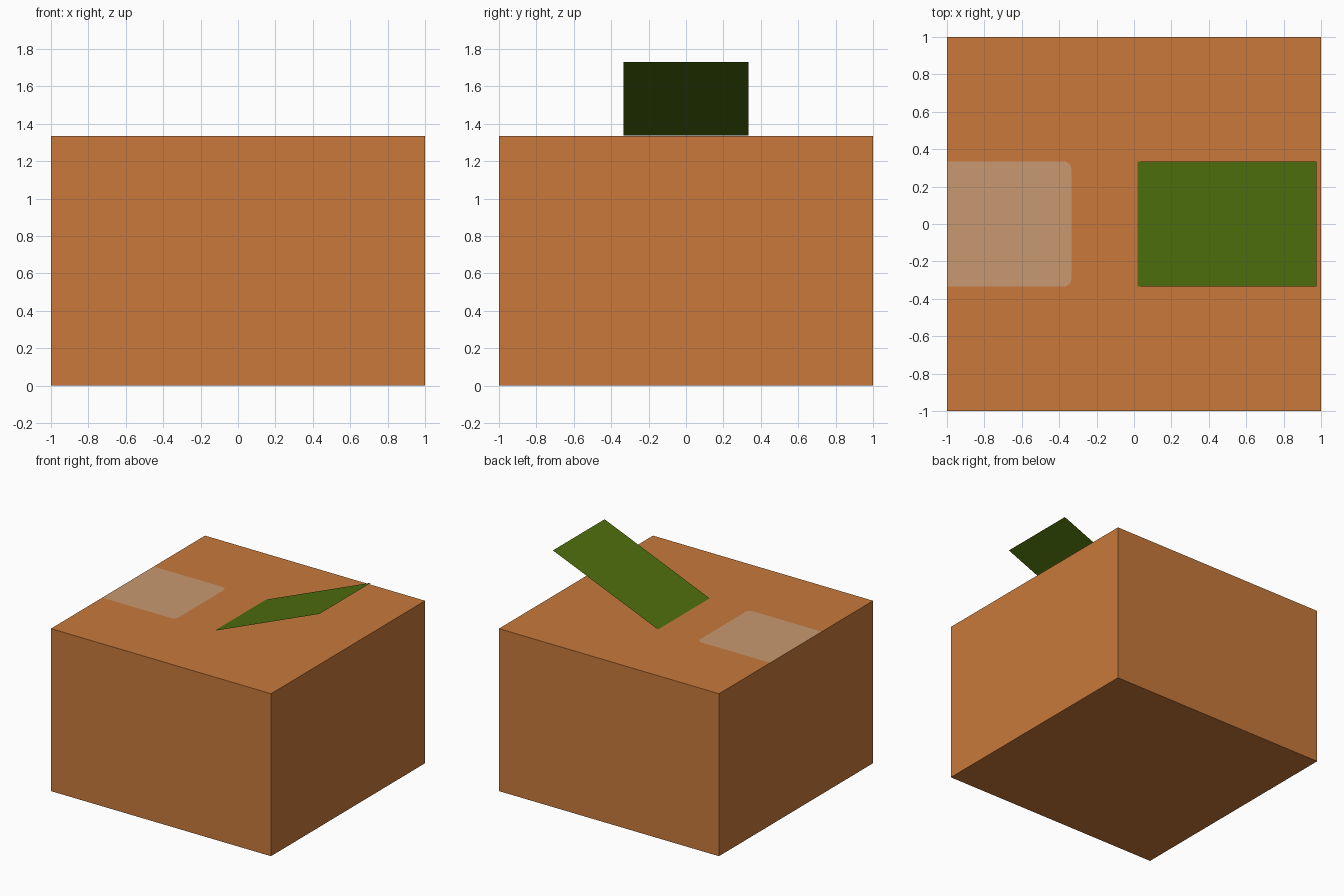
import bpy, bmesh, math

if "Cube" in bpy.data.objects:
    bpy.data.objects.remove(bpy.data.objects["Cube"])

H = 1.335


def material(name, rgb):
    m = bpy.data.materials.new(name)
    m.diffuse_color = (*rgb, 1)
    m.use_nodes = True
    m.node_tree.nodes["Principled BSDF"].inputs["Base Color"].default_value = m.diffuse_color
    return m


def make_object(name, bm, mats):
    bm.normal_update()
    me = bpy.data.meshes.new(name)
    bm.to_mesh(me)
    bm.free()
    for m in mats:
        me.materials.append(m)
    ob = bpy.data.objects.new(name, me)
    bpy.context.collection.objects.link(ob)
    return ob


cardboard = material("cardboard orange", (0.578, 0.191, 0.044))
tape = material("tape tan", (0.578, 0.314, 0.162))
green = material("leaf green", (0.076, 0.156, 0.004))

# Box body, open at the top
bm = bmesh.new()
lo = [bm.verts.new((x, y, 0)) for x, y in ((-1, -1), (1, -1), (1, 1), (-1, 1))]
hi = [bm.verts.new((v.co.x, v.co.y, H)) for v in lo]
bm.faces.new(lo[::-1])

# Tape outline on the top, with two rounded corners
W, X, R = 0.335, -0.335, 0.04
outline = [(-1, -W)]
for cy, start in ((-W + R, -90), (W - R, 0)):
    for i in range(5):
        a = math.radians(start + i * 22.5)
        outline.append((X - R + R * math.cos(a), cy + R * math.sin(a)))
outline.append((-1, W))
patch = [bm.verts.new((x, y, H)) for x, y in outline]

# Walls; the left wall shares the tape's edge
for i in range(3):
    bm.faces.new((lo[i], lo[i + 1], hi[i + 1], hi[i]))
bm.faces.new((lo[3], lo[0], hi[0], patch[0], patch[-1], hi[3]))

# Top panel around the tape, split along the middle, and the tape itself
n = len(patch) // 2
right = [bm.verts.new((1, 0, H))]
bm.faces.new([hi[0], hi[1]] + right + patch[:n][::-1])
bm.faces.new(right + [hi[2], hi[3]] + patch[n:][::-1] + [patch[n - 1]])
bm.faces.new(patch).material_index = 1
make_object("box", bm, [cardboard, tape])

# Thin tilted leaf panel resting on the top
bm = bmesh.new()
x0, x1, z1 = 0.02, 0.975, 1.73
bm.faces.new([bm.verts.new(c) for c in (
    (x0, -W, H + 0.001), (x1, -W, z1), (x1, W, z1), (x0, W, H + 0.001))])
make_object("tilted_panel", bm, [green])
